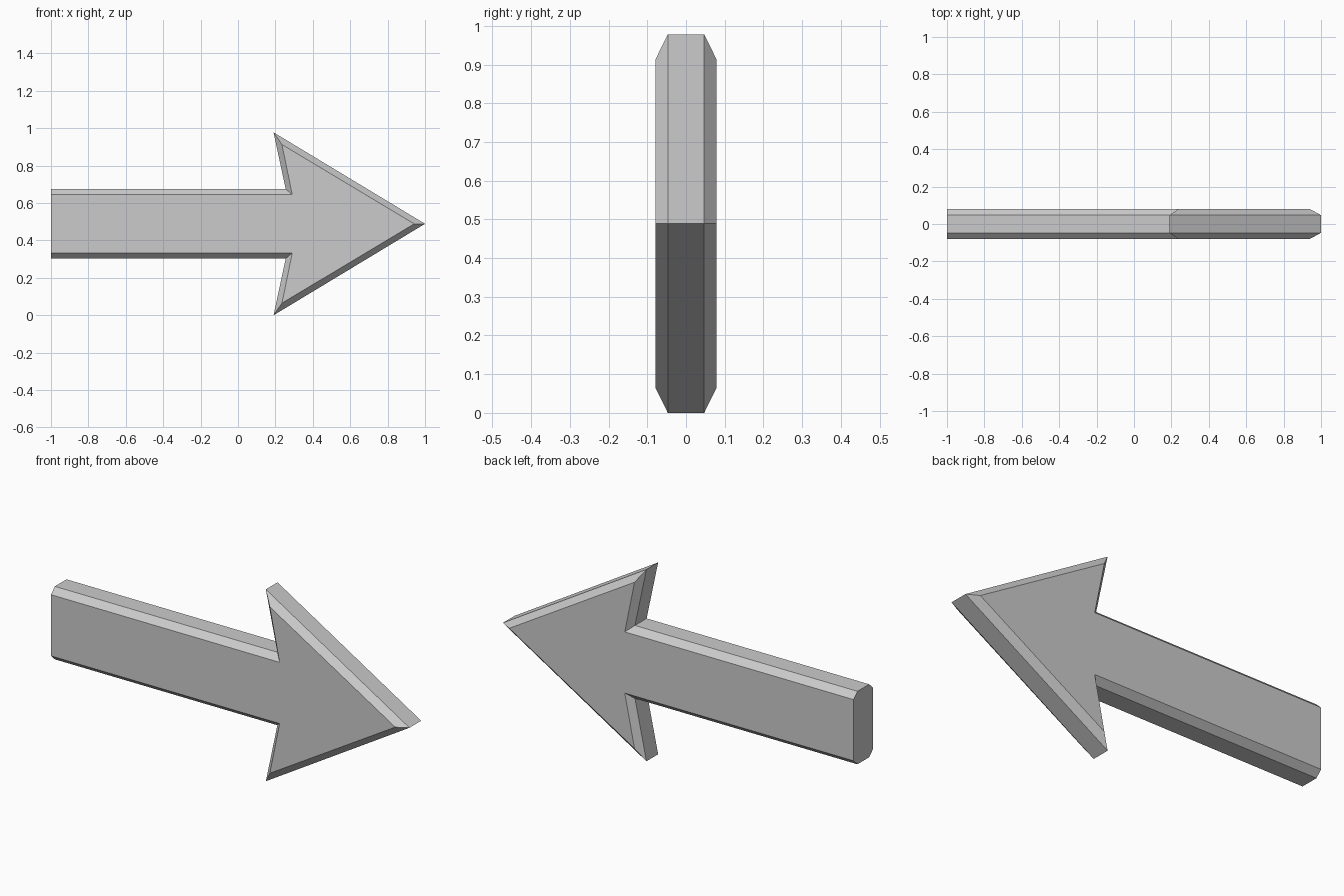
import bpy, bmesh

if "Cube" in bpy.data.objects:
    bpy.data.objects.remove(bpy.data.objects["Cube"])

MID = 0.489  # height of the arrow's centre line

# Upper half outlines (x, height above centre line): tail, notch, barb, tip
OUTER = [(-1, 0.186), (0.255, 0.186), (0.19, 0.489), (1, 0)]
INNER = [(-1, 0.156), (0.29, 0.156), (0.235, 0.424), (0.942, 0)]


def ring(bm, half, y):
    """Mirror a half outline about the centre line into a closed loop."""
    full = half + [(x, -h) for x, h in reversed(half[:-1])]
    return [bm.verts.new((x, y, MID + h)) for x, h in full]


# Arrow: chamfered front, straight sides, chamfered back
bm = bmesh.new()
rings = [ring(bm, INNER, -0.079), ring(bm, OUTER, -0.047),
         ring(bm, OUTER, 0.047), ring(bm, INNER, 0.079)]
n = len(rings[0])
for a, b in zip(rings, rings[1:]):
    for i in range(n - 1):
        bm.faces.new((a[i], a[i + 1], b[i + 1], b[i]))

# Front and back faces, plus the flat tail end
bm.faces.new(rings[0])
bm.faces.new(rings[-1])
bm.faces.new([r[0] for r in rings] + [r[-1] for r in reversed(rings)])
bmesh.ops.recalc_face_normals(bm, faces=bm.faces)

mesh = bpy.data.meshes.new("arrow")
bm.to_mesh(mesh)
bm.free()
bpy.context.collection.objects.link(bpy.data.objects.new("arrow", mesh))
